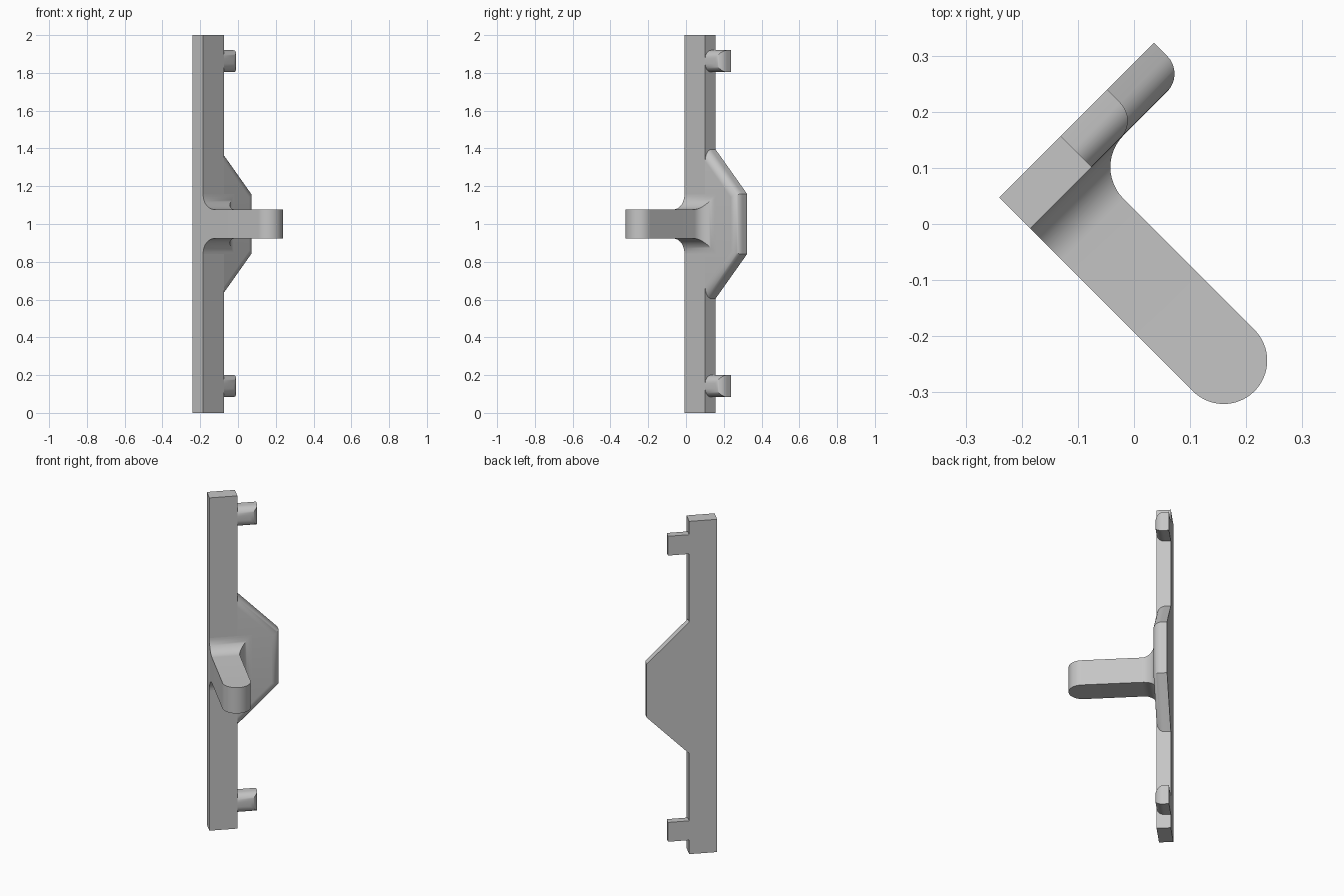
import bpy, bmesh
from math import sin, cos, pi, radians, sqrt
from mathutils import Vector

cube = bpy.data.objects.get("Cube")
if cube:
    bpy.data.objects.remove(cube)

THICK = 0.078    # plate thickness
WIDTH = 0.155    # plate width
ROUND = 0.045    # rounding on the front edges of rib and tabs
FLARE = 0.08     # fillet at the root of the arm
HALF = WIDTH / 2

grey = bpy.data.materials.new("plain grey")
grey.use_nodes = True
colour = (0.56, 0.56, 0.56, 1)
grey.diffuse_color = colour
grey.node_tree.nodes["Principled BSDF"].inputs["Base Color"].default_value = colour


def place(u, v, z):
    """u runs across the plate, v runs out along the arm; both are diagonal."""
    return Vector((-0.24 + (u + v) / sqrt(2), 0.047 + (u - v) / sqrt(2), z))


def finish(bm, name):
    bmesh.ops.remove_doubles(bm, verts=bm.verts, dist=1e-5)
    bmesh.ops.recalc_face_normals(bm, faces=bm.faces)
    mesh = bpy.data.meshes.new(name)
    bm.to_mesh(mesh)
    bm.free()
    mesh.materials.append(grey)
    obj = bpy.data.objects.new(name, mesh)
    bpy.context.collection.objects.link(obj)
    bpy.ops.object.select_all(action="DESELECT")
    obj.select_set(True)
    bpy.context.view_layer.objects.active = obj
    bpy.ops.object.shade_smooth_by_angle(angle=radians(30))


def slab(name, outline, rounded=True):
    """Prism from a (u, z) outline; the front edges away from the plate are rounded."""
    bm = bmesh.new()
    back = [bm.verts.new(place(u, 0, z)) for u, z in outline]
    front = [bm.verts.new(place(u, THICK, z)) for u, z in outline]
    n = len(outline)
    bm.faces.new(back)
    bm.faces.new(front)
    for i in range(n):
        j = (i + 1) % n
        bm.faces.new((back[i], back[j], front[j], front[i]))
    bmesh.ops.recalc_face_normals(bm, faces=bm.faces)
    if rounded:
        edges = [bm.edges.get((front[i], front[i + 1])) for i in range(n - 1)]
        bmesh.ops.bevel(bm, geom=edges, offset=ROUND, segments=8,
                        profile=0.5, affect="EDGES")
    finish(bm, name)


# Long flat plate
slab("plate", [(0, 0), (WIDTH, 0), (WIDTH, 2), (0, 2)], rounded=False)

# Trapezoid rib in the middle of the edge
slab("rib", [(WIDTH, 0.605), (0.39, 0.84), (0.39, 1.16), (WIDTH, 1.395)])

# Small tabs near both ends
for name, z in (("lower_tab", 0.142), ("upper_tab", 1.862)):
    slab(name, [(WIDTH, z - 0.058), (0.272, z - 0.058),
                (0.272, z + 0.058), (WIDTH, z + 0.058)])

# Arm: rectangular sections with a flared root and a half-round tip
sections = []
for i in range(13):
    a = pi / 2 * i / 12
    f = FLARE * (1 - sin(a))
    sections.append((THICK + FLARE * (1 - cos(a)), 0, WIDTH + f, HALF + f))
for i in range(17):
    a = pi / 2 * i / 16
    half = HALF * cos(a)
    sections.append((0.488 + HALF * sin(a), HALF - half, HALF + half, HALF))

bm = bmesh.new()
rings = [[bm.verts.new(place(u, v, 1 + s)) for u, s in
          ((u0, -h), (u1, -h), (u1, h), (u0, h))] for v, u0, u1, h in sections]
for a, b in zip(rings, rings[1:]):
    for i in range(4):
        j = (i + 1) % 4
        bm.faces.new((a[i], a[j], b[j], b[i]))
bm.faces.new(rings[0])
finish(bm, "arm")
